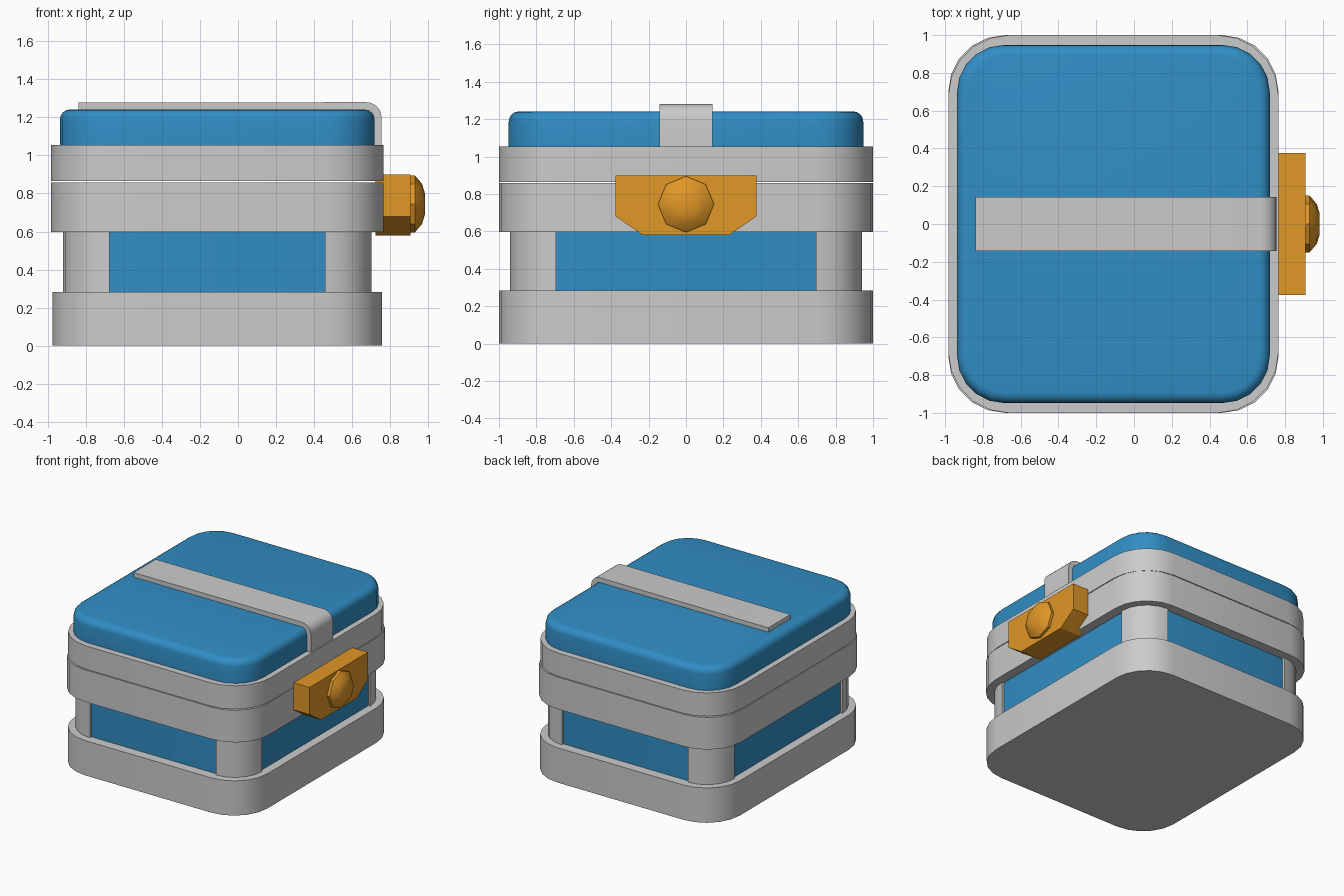
import bpy, bmesh
from math import pi, cos, sin, radians
from mathutils import Vector

if "Cube" in bpy.data.objects:
    bpy.data.objects.remove(bpy.data.objects["Cube"])

CX = -0.109  # body centre in x


def material(name, rgb):
    m = bpy.data.materials.new(name)
    m.diffuse_color = (*rgb, 1)
    m.use_nodes = True
    m.node_tree.nodes["Principled BSDF"].inputs["Base Color"].default_value = m.diffuse_color
    return m


blue = material("blue", (0.03, 0.27, 0.56))
orange = material("orange", (0.75, 0.31, 0.02))


def finish(name, bm, mat=None, smooth=True):
    bmesh.ops.recalc_face_normals(bm, faces=bm.faces)
    me = bpy.data.meshes.new(name)
    bm.to_mesh(me)
    bm.free()
    ob = bpy.data.objects.new(name, me)
    bpy.context.collection.objects.link(ob)
    if mat:
        me.materials.append(mat)
    if smooth:
        bpy.ops.object.select_all(action='DESELECT')
        ob.select_set(True)
        bpy.context.view_layer.objects.active = ob
        bpy.ops.object.shade_smooth_by_angle(angle=radians(35))
    return ob


def extrude(pts, direction):
    bm = bmesh.new()
    face = bm.faces.new([bm.verts.new(p) for p in pts])
    ext = bmesh.ops.extrude_face_region(bm, geom=[face])
    moved = [g for g in ext["geom"] if isinstance(g, bmesh.types.BMVert)]
    bmesh.ops.translate(bm, verts=moved, vec=Vector(direction))
    return bm


def arc(cx, cy, r, start, end, n=5):
    return [(cx + r * cos(start + (end - start) * i / n),
             cy + r * sin(start + (end - start) * i / n)) for i in range(n + 1)]


def slab(name, hx, hy, r, z0, z1, mat=None, bevel=0):
    pts = []
    for k, (sx, sy) in enumerate([(1, 1), (-1, 1), (-1, -1), (1, -1)]):
        pts += arc(CX + sx * (hx - r), sy * (hy - r), r, k * pi / 2, (k + 1) * pi / 2)
    bm = extrude([(x, y, z0) for x, y in pts], (0, 0, z1 - z0))
    if bevel:
        rim = [e for e in bm.edges if all(v.co.z > z1 - 1e-4 for v in e.verts)]
        bmesh.ops.bevel(bm, geom=rim, offset=bevel, segments=4, profile=0.5, affect='EDGES')
    return finish(name, bm, mat)


# Case: base, recessed walls, two bands and the padded lid
slab("base", 0.866, 1.0, 0.30, 0, 0.283)
slab("recessed_walls", 0.795, 0.92, 0.22, 0.25, 0.63, blue)
slab("body_band", 0.874, 1.0, 0.30, 0.598, 0.859)
slab("lid_band", 0.874, 1.0, 0.32, 0.865, 1.055)
slab("lid_top", 0.828, 0.948, 0.25, 1.03, 1.242, blue, bevel=0.055)

# Corner posts
for k, (sx, sy) in enumerate([(1, 1), (-1, 1), (-1, -1), (1, -1)]):
    hx, hy, r = 0.812, 0.94, 0.245
    cx, cy = CX + sx * (hx - r), sy * (hy - r)
    pts = arc(cx, cy, r, k * pi / 2, (k + 1) * pi / 2) + [(cx, cy)]
    finish(f"corner_post_{k + 1}", extrude([(x, y, 0.26) for x, y in pts], (0, 0, 0.36)))

# Strap over the lid, bent down the latch side
outer = [(-0.84, 1.278)] + arc(0.675, 1.2, 0.08, pi / 2, 0) + [(0.755, 1.04)]
inner = [(0.715, 1.04)] + arc(0.675, 1.2, 0.04, 0, pi / 2) + [(-0.84, 1.238)]
finish("strap", extrude([(x, -0.142, z) for x, z in outer + inner], (0, 0.284, 0)))

# Latch plate with chamfered lower corners
plate = [(-0.376, 0.90), (-0.376, 0.68), (-0.23, 0.58),
         (0.23, 0.58), (0.376, 0.68), (0.376, 0.90)]
finish("latch_plate", extrude([(0.722, y, z) for y, z in plate], (0.185, 0, 0)), orange, False)

# Eight-sided domed knob
bm = bmesh.new()
rings = []
for x, r in [(0.90, 0.15), (0.93, 0.15), (0.968, 0.105), (0.983, 0.055)]:
    rings.append([bm.verts.new((x, r * cos(i * pi / 4), 0.745 + r * sin(i * pi / 4)))
                  for i in range(8)])
for a, b in zip(rings, rings[1:]):
    for i in range(8):
        j = (i + 1) % 8
        bm.faces.new((a[i], a[j], b[j], b[i]))
bm.faces.new(rings[0])
bm.faces.new(rings[-1])
finish("latch_knob", bm, orange)
